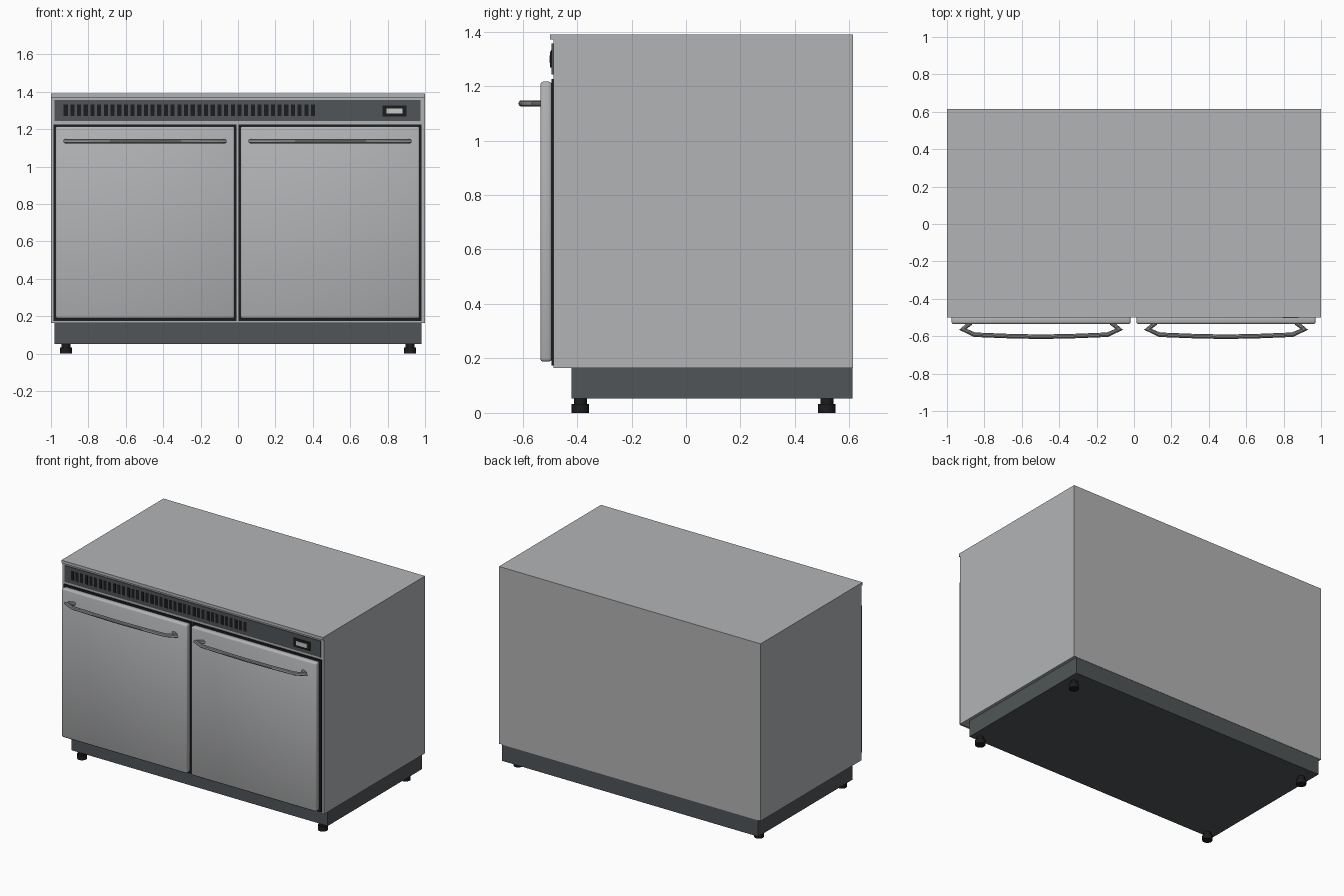
import bpy, bmesh, math
from mathutils import Vector

if "Cube" in bpy.data.objects:
    bpy.data.objects.remove(bpy.data.objects["Cube"])


def material(name, rgb):
    m = bpy.data.materials.new(name)
    m.diffuse_color = (*rgb, 1)
    m.use_nodes = True
    m.node_tree.nodes["Principled BSDF"].inputs["Base Color"].default_value = m.diffuse_color
    return m


STEEL = material("brushed steel", (0.45, 0.455, 0.465))
HANDLE = material("handle steel", (0.30, 0.305, 0.31))
SLATE = material("slate grey", (0.08, 0.091, 0.096))
BLACK = material("black rubber", (0.012, 0.012, 0.013))
SCREEN = material("pale screen", (0.58, 0.60, 0.58))


def finish(name, bm, mat):
    bmesh.ops.recalc_face_normals(bm, faces=bm.faces)
    me = bpy.data.meshes.new(name)
    bm.to_mesh(me)
    bm.free()
    ob = bpy.data.objects.new(name, me)
    bpy.context.collection.objects.link(ob)
    me.materials.append(mat)
    return ob


def add_box(bm, x, y, z):
    """Add a box spanning the given (low, high) ranges."""
    vs = bmesh.ops.create_cube(bm, size=1)["verts"]
    for v in vs:
        v.co = [r[0] + (c + 0.5) * (r[1] - r[0]) for c, r in zip(v.co, (x, y, z))]


def box(name, x, y, z, mat, bevel=0):
    bm = bmesh.new()
    add_box(bm, x, y, z)
    if bevel:
        bmesh.ops.bevel(bm, geom=bm.edges[:], offset=bevel, segments=2,
                        profile=0.5, affect='EDGES')
    return finish(name, bm, mat)


def smooth(ob, angle=35):
    bpy.ops.object.select_all(action='DESELECT')
    ob.select_set(True)
    bpy.context.view_layer.objects.active = ob
    bpy.ops.object.shade_smooth_by_angle(angle=math.radians(angle))


# Cabinet: side profile with the overhanging front lip, extruded across x
profile = [(-0.487, 0.165), (0.614, 0.165), (0.614, 1.39), (-0.5, 1.39),
           (-0.5, 1.37), (-0.487, 1.37)]
bm = bmesh.new()
face = bm.faces.new([bm.verts.new((-1, y, z)) for y, z in profile])
side = bmesh.ops.extrude_face_region(bm, geom=[face])["geom"]
bmesh.ops.translate(bm, vec=(2, 0, 0),
                    verts=[g for g in side if isinstance(g, bmesh.types.BMVert)])
finish("cabinet", bm, STEEL)

# Recessed plinth
box("plinth", (-0.98, 0.98), (-0.42, 0.612), (0.052, 0.166), SLATE)

# Feet: wide pad with a narrower stem
for x in (-0.92, 0.92):
    for y in (-0.388, 0.517):
        bm = bmesh.new()
        for r, z0, z1 in ((0.032, 0, 0.032), (0.024, 0.032, 0.056)):
            vs = bmesh.ops.create_cone(bm, cap_ends=True, segments=16, radius1=r,
                                       radius2=r, depth=z1 - z0)["verts"]
            bmesh.ops.translate(bm, verts=vs, vec=(x, y, (z0 + z1) / 2))
        smooth(finish("foot", bm, BLACK))

# Control panel with vent slots and display
box("control_panel", (-0.98, 0.976), (-0.493, -0.486), (1.243, 1.356), SLATE)
bm = bmesh.new()
count, start, end, width = 38, -0.932, 0.412, 0.022
for i in range(count):
    x = start + i * (end - start - width) / (count - 1)
    add_box(bm, (x, x + width), (-0.495, -0.49), (1.27, 1.332))
finish("vent_slots", bm, BLACK)
box("display_bezel", (0.773, 0.9), (-0.5, -0.49), (1.269, 1.327), BLACK)
box("display_screen", (0.795, 0.88), (-0.502, -0.498), (1.284, 1.312), SCREEN)


def handle(cx):
    """Bowed bar: a ring swept along a bent path that returns to the door."""
    half = [(0.375, -0.528), (0.418, -0.563), (0.355, -0.592), (0.18, -0.599)]
    path = [(-x, y) for x, y in half] + [(0, -0.603)] + half[::-1]
    pts = [Vector((cx + x, y, 1.136)) for x, y in path]
    bm = bmesh.new()
    rings, n, r = [], 10, 0.012
    for i, p in enumerate(pts):
        a = (p - pts[max(i - 1, 0)]).normalized()
        b = (pts[min(i + 1, len(pts) - 1)] - p).normalized()
        t = (a + b).normalized()
        stretch = 1 / max(t.dot(b if b.length else a), 0.6)
        out = Vector((t.y, -t.x, 0)) * r * stretch
        rings.append([bm.verts.new(p + out * math.cos(k * math.tau / n)
                                   + Vector((0, 0, r * math.sin(k * math.tau / n))))
                      for k in range(n)])
    for a, b in zip(rings, rings[1:]):
        for k in range(n):
            bm.faces.new((a[k], a[(k + 1) % n], b[(k + 1) % n], b[k]))
    bm.faces.new(rings[0])
    bm.faces.new(rings[-1])
    smooth(finish("door_handle", bm, HANDLE))


# Two doors, each on a dark gasket
for x0, x1 in ((-0.976, -0.018), (0.013, 0.971)):
    box("door_gasket", (x0 - 0.011, x1 + 0.011), (-0.494, -0.486), (0.174, 1.226), BLACK)
    smooth(box("door", (x0, x1), (-0.535, -0.492), (0.188, 1.216), STEEL, 0.011), 50)
    handle((x0 + x1) / 2)
